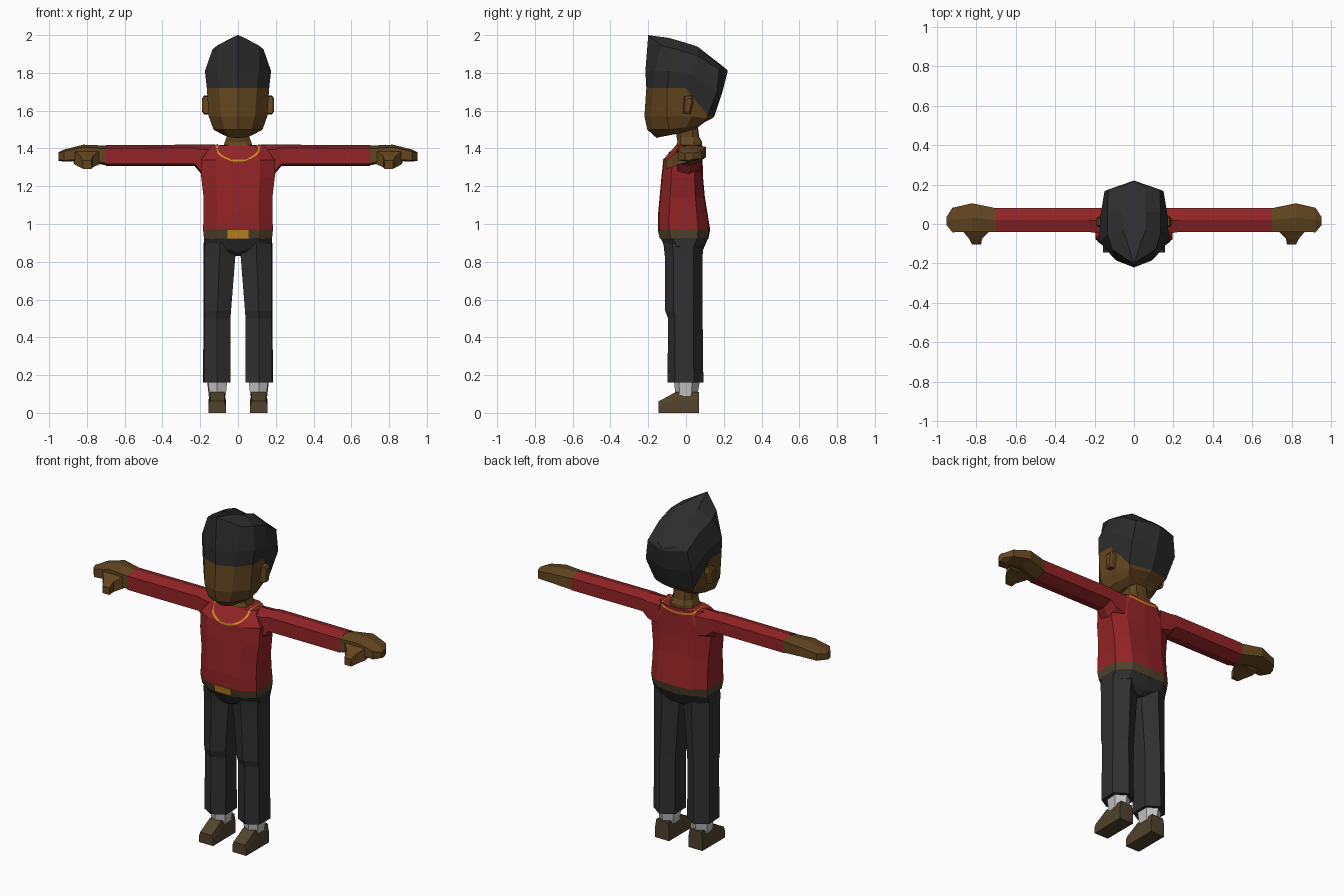
import bpy, bmesh, math
from mathutils import Vector
from mathutils.bvhtree import BVHTree

if "Cube" in bpy.data.objects:
    bpy.data.objects.remove(bpy.data.objects["Cube"])


def mat(name, r, g, b):
    m = bpy.data.materials.new(name)
    m.diffuse_color = (r, g, b, 1)
    m.use_nodes = True
    m.node_tree.nodes["Principled BSDF"].inputs["Base Color"].default_value = m.diffuse_color
    return m


RED = mat("red_knit", 0.29, 0.017, 0.019)
SKIN = mat("brown_skin", 0.125, 0.060, 0.014)
HAIR = mat("black_hair", 0.026, 0.026, 0.027)
CLOTH = mat("dark_trousers", 0.030, 0.030, 0.031)
LEATHER = mat("brown_leather", 0.082, 0.055, 0.026)
GOLD = mat("gold", 0.60, 0.27, 0.016)
WHITE = mat("sock_white", 0.55, 0.55, 0.55)


def finish(name, bm, mats):
    bmesh.ops.remove_doubles(bm, verts=bm.verts, dist=0.0005)
    bmesh.ops.recalc_face_normals(bm, faces=bm.faces)
    me = bpy.data.meshes.new(name)
    bm.to_mesh(me)
    bm.free()
    for m in mats:
        me.materials.append(m)
    ob = bpy.data.objects.new(name, me)
    bpy.context.collection.objects.link(ob)
    return ob


def loft(name, rings, mats, bands=None, caps=True):
    """Skin closed rings; bands gives the material index of each strip."""
    bm = bmesh.new()
    vs = [[bm.verts.new(p) for p in r] for r in rings]
    n = len(rings[0])
    for k in range(len(vs) - 1):
        for i in range(n):
            j = (i + 1) % n
            f = bm.faces.new((vs[k][i], vs[k][j], vs[k + 1][j], vs[k + 1][i]))
            f.material_index = bands[k] if bands else 0
    if caps:
        bm.faces.new(vs[0]).material_index = bands[0] if bands else 0
        bm.faces.new(vs[-1]).material_index = bands[-1] if bands else 0
    return finish(name, bm, mats)


def sym(half):
    """Complete a half ring that starts and ends on the centre plane."""
    return half + [(-x, y, z) for x, y, z in reversed(half[1:-1])]


def pair(name, rings, mats, bands=None):
    """Build a part on both sides."""
    for side, s in (("left", 1), ("right", -1)):
        loft(f"{side}_{name}", [[(s * x, y, z) for x, y, z in r] for r in rings], mats, bands)


def body_ring(z, w, yf, yb):
    return sym([(0, yf, z), (.6 * w, yf * .97, z), (w, yf * .6, z),
                (w, yb * .5, z), (.6 * w, yb * .95, z), (0, yb, z)])


# Sweater with belt band
torso = loft("sweater_and_belt", [body_ring(*r) for r in (
    (.92, .180, -.135, .118), (.97, .185, -.148, .128), (1.05, .182, -.148, .115),
    (1.14, .182, -.140, .100), (1.25, .195, -.130, .090), (1.34, .195, -.120, .088),
    (1.415, .14, -.055, .088), (1.418, .075, -.045, .08))],
    [RED, LEATHER], [1, 0, 0, 0, 0, 0, 0])

# Belt buckle
loft("buckle", [[(x, y, z) for x, y in ((-.055, -.150), (.055, -.150), (.055, -.136), (-.055, -.136))]
                for z in (.924, .968)], [GOLD])
for v in bpy.data.objects["buckle"].data.vertices:
    if v.co.z < .95 and v.co.y < -.14:
        v.co.y += .010

# Hips
loft("hips", [sym([(0, f, z0), (.11, f, z1), (w, f * .5, z1), (w, b * .5, z1), (.11, b, z1), (0, b, z0)])
              for z0, z1, w, f, b in ((.83, .84, .12, -.06, .05), (.85, .88, .18, -.10, .085),
                                      (.925, .925, .181, -.134, .117))], [CLOTH])


# Trouser legs
def leg_ring(z, xi, xo, yf, yb):
    xm = (xi + xo) / 2
    return [(xm, yf, z), (xo - .005, yf * .6, z), (xo, yb * .45, z),
            (xm, yb, z), (xi, yb * .5, z), (xi, yf * .6, z)]


pair("trouser_leg", [leg_ring(*r) for r in (
    (.16, .04, .185, -.098, .092), (.50, .04, .183, -.095, .088), (.54, .037, .182, -.110, .088),
    (.83, .014, .182, -.112, .088), (.90, .01, .183, -.120, .092))], [CLOTH])

# Socks and shoes
pair("sock", [leg_ring(*r) for r in ((.09, .065, .155, -.055, .06), (.18, .055, .165, -.065, .075))], [WHITE])
pair("shoe", [[(.11 + s * w, y, z) for s, w, z in
               ((-1, .046, 0), (1, .046, 0), (1, .046, h * .6), (1, .038, h), (-1, .038, h), (-1, .046, h * .6))]
              for y, h in ((-.145, .062), (-.125, .072), (-.055, .11), (.068, .11))], [LEATHER])


# Sleeves and hands
def arm_ring(x, y0, y1, z0, z1):
    ym, h = (y0 + y1) / 2, z1 - z0
    return [(x, y0, z1 - .16 * h), (x, ym, z1), (x, y1, z1 - .14 * h),
            (x, y1, z0 + .22 * h), (x, ym, z0), (x, y0, z0 + .1 * h)]


pair("sleeve", [arm_ring(*r) for r in (
    (.12, -.05, .08, 1.24, 1.42), (.195, -.045, .08, 1.265, 1.42), (.23, -.04, .08, 1.307, 1.42),
    (.70, -.04, .08, 1.307, 1.418))], [RED])
pair("hand", [arm_ring(*r) for r in (
    (.695, -.04, .079, 1.31, 1.415), (.82, -.04, .105, 1.335, 1.42),
    (.92, -.042, .082, 1.33, 1.395), (.95, -.005, .035, 1.335, 1.38))], [SKIN])
pair("thumb", [[(a, y, z0), (b, y, z0), (b, y, z1), (a, y, z1)] for y, a, b, z0, z1 in (
    (.0, .72, .87, 1.325, 1.395), (-.04, .735, .865, 1.315, 1.385),
    (-.075, .77, .835, 1.30, 1.36), (-.105, .775, .82, 1.292, 1.335))], [SKIN])

# Neck
loft("neck", [body_ring(*r) for r in (
    (1.40, .082, -.06, .085), (1.435, .07, -.045, .085), (1.46, .06, -.05, .07), (1.54, .06, -.06, .06))], [SKIN])

# Head: skin up to the hairline, hair closing on a centre ridge
loft("head_and_hair", [sym(h) for h in (
    [(0, -.155, 1.455), (.05, -.14, 1.46), (.085, -.06, 1.475), (.08, 0, 1.49), (.06, .05, 1.505), (0, .06, 1.51)],
    [(0, -.205, 1.50), (.07, -.18, 1.50), (.13, -.09, 1.50), (.125, 0, 1.51), (.10, .08, 1.53), (0, .10, 1.54)],
    [(0, -.22, 1.57), (.09, -.185, 1.57), (.155, -.10, 1.57), (.15, .03, 1.57), (.12, .11, 1.56), (0, .14, 1.56)],
    [(0, -.21, 1.72), (.10, -.175, 1.72), (.165, -.10, 1.72), (.165, 0, 1.72), (.13, .115, 1.575), (0, .15, 1.57)],
    [(0, -.215, 1.81), (.11, -.165, 1.81), (.175, -.09, 1.81), (.172, .03, 1.79), (.15, .165, 1.70), (0, .19, 1.69)],
    [(0, -.20, 2.0), (.11, -.13, 1.945), (.135, -.05, 1.925), (.135, .06, 1.89), (.13, .175, 1.82), (0, .22, 1.805)],
    [(0, -.20, 2.0), (.035, -.09, 1.985), (.06, -.03, 1.968), (.06, .06, 1.94), (.06, .185, 1.835), (0, .22, 1.815)],
)], [SKIN, HAIR], [0, 0, 0, 1, 1, 1], caps=False)
bm = bmesh.new()
head = bpy.data.objects["head_and_hair"].data
bm.from_mesh(head)
for f in bmesh.ops.holes_fill(bm, edges=[e for e in bm.edges if e.is_boundary])["faces"]:
    f.material_index = int(f.calc_center_median().z > 1.7)
bmesh.ops.recalc_face_normals(bm, faces=bm.faces)
bm.to_mesh(head)
bm.free()

# Ears
pair("ear", [[(x, .01 + k * y, 1.63 + k * z) for y, z in
              ((-.025, -.045), (.012, -.05), (.028, .02), (.022, .05), (-.02, .045))]
             for x, k in ((.14, 1), (.18, 1), (.19, .7))], [SKIN])

# Chain draped on the sweater
me = torso.data
tree = BVHTree.FromPolygons([v.co.copy() for v in me.vertices], [tuple(p.vertices) for p in me.polygons])
rays = []
for i in range(-12, 13):
    a = math.radians(i * 7.5)
    rays.append(((.11 * math.sin(a), -1, 1.335 + .062 * (1 - math.cos(a))), (0, 1, 0)))
for i in range(6):
    rays.append(((.11, -.05 + i * .022, 2), (0, 0, -1)))
for i in range(9):
    rays.append(((.10 - i * .025, 1, 1.403 - .012 * math.cos((i - 4) * .39)), (0, -1, 0)))
for i in range(6):
    rays.append(((-.11, .06 - i * .022, 2), (0, 0, -1)))
hits = []
for o, d in rays:
    p, n, _, _ = tree.ray_cast(Vector(o), Vector(d))
    if p is not None:
        hits.append((p, n))
bm = bmesh.new()
for i, (p, n) in enumerate(hits):
    q, m = hits[(i + 1) % len(hits)]
    if (q - p).length < 1e-4:
        continue
    side = n.cross(q - p).normalized() * .0055
    bm.faces.new([bm.verts.new(c) for c in (
        p + n * .004 - side, q + m * .004 - side, q + m * .004 + side, p + n * .004 + side)])
finish("neck_chain", bm, [GOLD])
